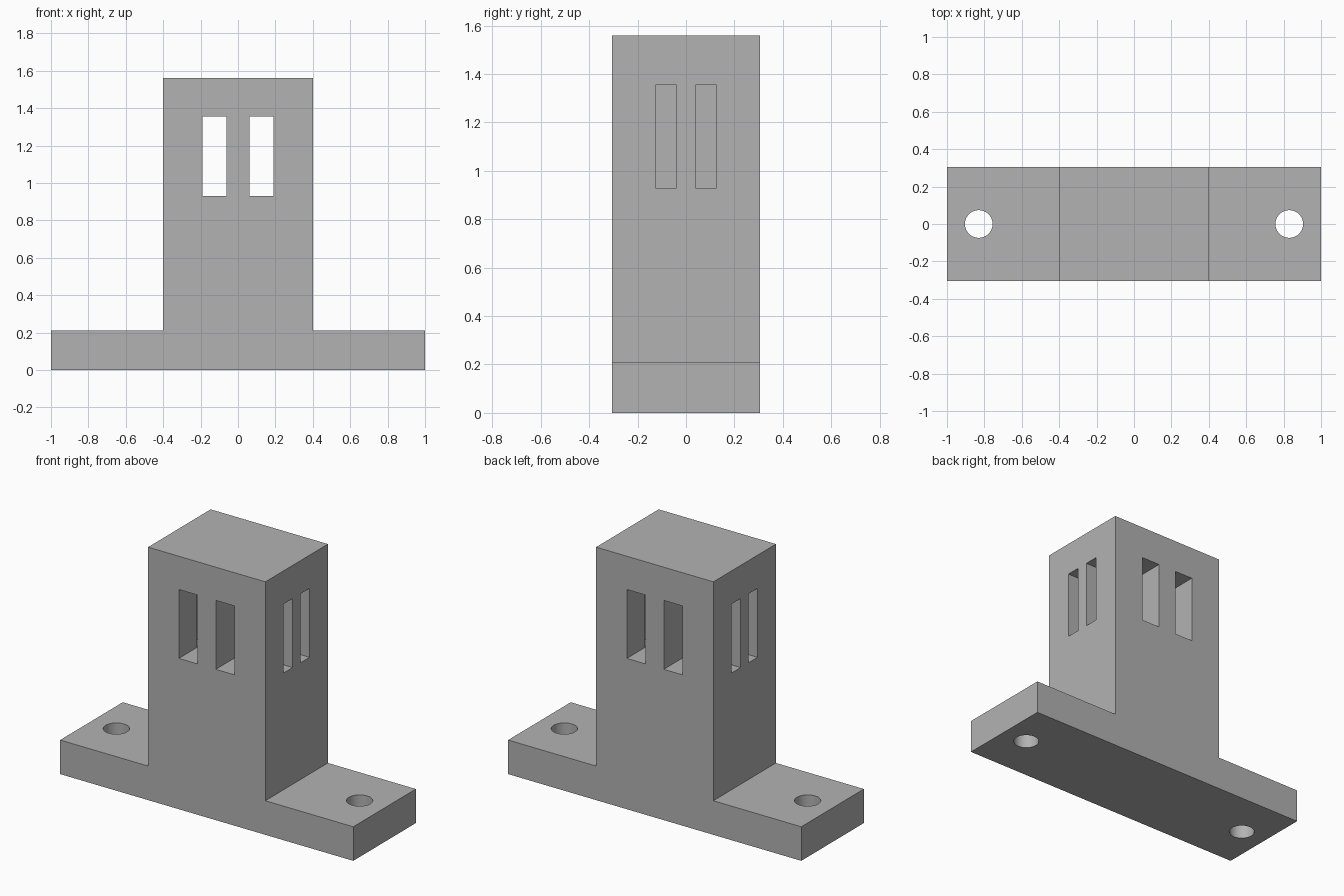
import bpy
import bmesh
from mathutils import Matrix, Vector

if "Cube" in bpy.data.objects:
    bpy.data.objects.remove(bpy.data.objects["Cube"], do_unlink=True)

HALF_DEPTH = 0.305
SLOT_Z = (0.93, 1.355)

grey = bpy.data.materials.new("plain grey")
grey.use_nodes = True
colour = (0.448, 0.448, 0.448, 1)
grey.diffuse_color = colour
grey.node_tree.nodes["Principled BSDF"].inputs["Base Color"].default_value = colour


def add_object(name, bm):
    bmesh.ops.recalc_face_normals(bm, faces=bm.faces)
    mesh = bpy.data.meshes.new(name)
    bm.to_mesh(mesh)
    bm.free()
    mesh.materials.append(grey)
    obj = bpy.data.objects.new(name, mesh)
    bpy.context.collection.objects.link(obj)
    return obj


def add_box(bm, xs, ys, zs):
    lo, hi = map(Vector, zip(xs, ys, zs))
    bmesh.ops.create_cube(bm, size=1, matrix=Matrix.Translation((lo + hi) / 2)
                          @ Matrix.Diagonal((hi - lo).to_4d()))


def cut(body, name, bm):
    cutter = add_object(name, bm)
    cutter.hide_render = True
    mod = body.modifiers.new(name, "BOOLEAN")
    mod.operation = "DIFFERENCE"
    mod.solver = "EXACT"
    mod.object = cutter
    bpy.context.view_layer.objects.active = body
    bpy.ops.object.modifier_apply(modifier=mod.name)
    bpy.data.objects.remove(cutter, do_unlink=True)


# Body: upside-down T profile extruded from front to back
half = [(1, 0), (1, 0.21), (0.4, 0.21), (0.4, 1.56)]
profile = half + [(-x, z) for x, z in reversed(half)]
bm = bmesh.new()
face = bm.faces.new([bm.verts.new((x, -HALF_DEPTH, z)) for x, z in profile])
extruded = bmesh.ops.extrude_face_region(bm, geom=[face])["geom"]
bmesh.ops.translate(bm, vec=(0, 2 * HALF_DEPTH, 0),
                    verts=[v for v in extruded if isinstance(v, bmesh.types.BMVert)])
body = add_object("tower_bracket", bm)

# Tall slots running right through from front to back
bm = bmesh.new()
for s in (-1, 1):
    add_box(bm, sorted((s * 0.062, s * 0.19)), (-0.5, 0.5), SLOT_Z)
cut(body, "front_slots", bm)

# Narrower side slots opening into the long slots, leaving the middle wall
bm = bmesh.new()
for sx in (-1, 1):
    for sy in (-1, 1):
        add_box(bm, sorted((sx * 0.12, sx * 0.5)),
                sorted((sy * 0.039, sy * 0.126)), SLOT_Z)
cut(body, "side_slots", bm)

# Round bolt holes through the base flanges
bm = bmesh.new()
for s in (-1, 1):
    bmesh.ops.create_cone(bm, cap_ends=True, segments=48, radius1=0.074,
                          radius2=0.074, depth=1,
                          matrix=Matrix.Translation((s * 0.83, 0, 0.1)))
cut(body, "bolt_holes", bm)

# Smooth hole walls, sharp edges elsewhere
bpy.ops.object.select_all(action="DESELECT")
body.select_set(True)
bpy.context.view_layer.objects.active = body
bpy.ops.object.shade_smooth_by_angle()
